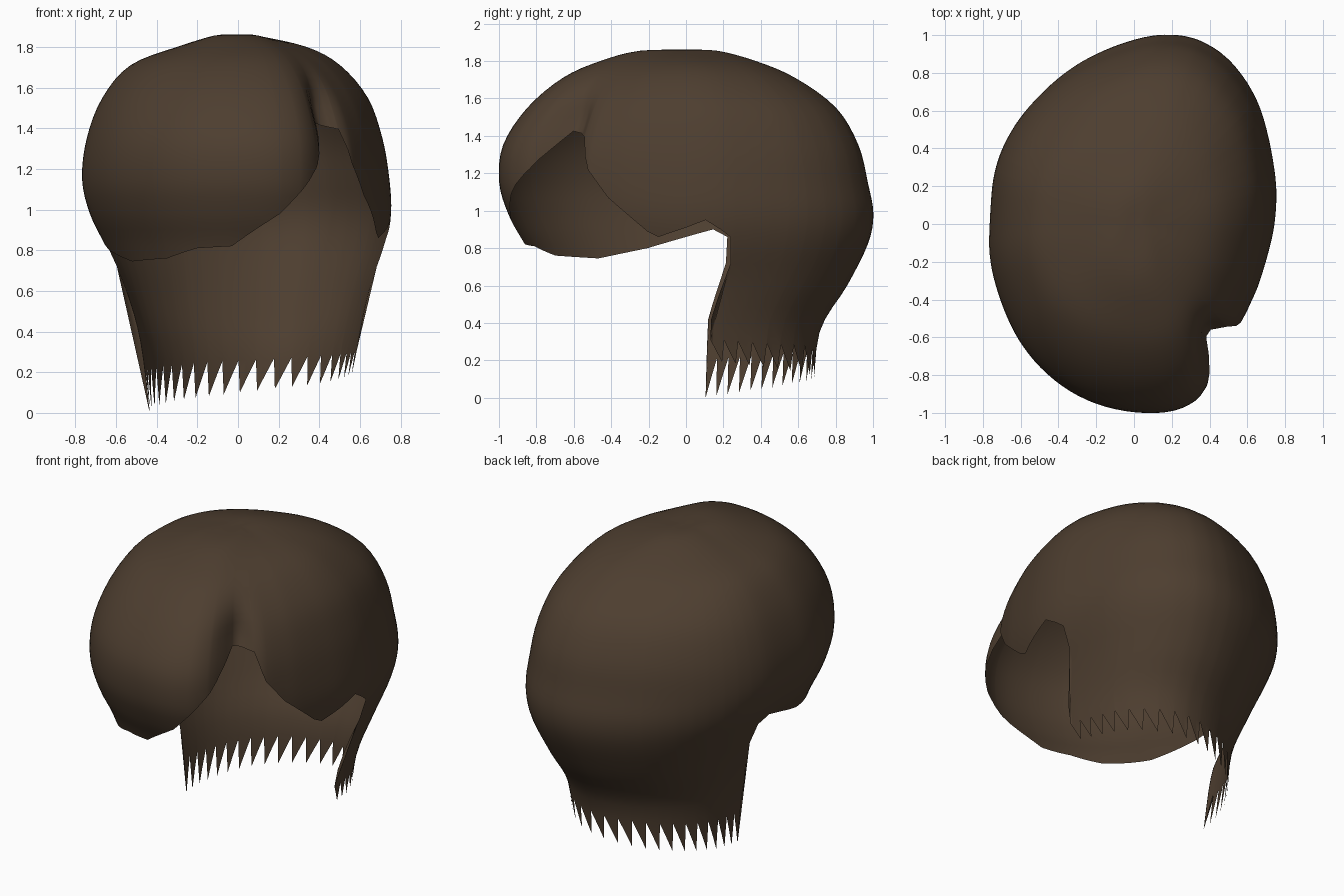
import bpy, bmesh, math

cube = bpy.data.objects.get("Cube")
if cube:
    bpy.data.objects.remove(cube)

# Plan outline: polar angle in degrees and radius
OUTLINE = [(0, .74), (11, .765), (29, .82), (51, .96), (67, 1.04), (79, 1.03), (97, .94),
           (123, .86), (150, .81), (176, .755), (210, .81), (224, .86), (241, .92),
           (255, .965), (273, 1.0), (286, 1.02), (293, .98), (303, .87), (319, .76),
           (344, .72), (360, .74)]

# Vertical profile: height, then outline scale at front, left, back, right
PROFILE = [(1.86, 0, 0, 0, 0), (1.855, .25, .12, .17, .14), (1.8, .46, .45, .37, .39),
           (1.71, .66, .67, .58, .69), (1.55, .85, .85, .8, .87), (1.35, .98, .945, .92, .97),
           (1.15, 1, .99, .97, 1), (.98, .95, 1, 1, .95), (.82, .87, .96, .97, .85),
           (.6, .8, .86, .86, .72), (.35, .75, .79, .71, .63), (0, .7, .72, .68, .57)]

# Hairline around the ears and fringe: polar angle and height
LEFT_EAR = [(8, .95), (14, .9), (18, .86), (19.3, .72)]
RIGHT_EAR_AND_FRINGE = [(160.3, .72), (161.5, .86), (168, .9), (198, .8), (222, .745),
                        (243.5, .76), (256, .81), (268, .82), (282.5, .98), (289, 1.1),
                        (295, 1.22), (302.4, 1.425), (312.3, 1.395), (317, 1.22),
                        (326, 1.07), (343, .89), (348, .86), (360, .91)]
TEETH, ROWS = 22, 44


def lerp_table(table, x):
    for (x0, y0), (x1, y1) in zip(table, table[1:]):
        if x0 <= x <= x1:
            return y0 + (y1 - y0) * (x - x0) / (x1 - x0)
    return table[-1][1]


def radius(angle):
    """Outline radius, averaged over nearby angles to round the corners."""
    return sum(lerp_table(OUTLINE, (angle + d) % 360) for d in range(-8, 9, 2)) / 9


def profile(u):
    """Catmull-Rom sample of the profile table at u in 0..1."""
    last = len(PROFILE) - 1
    i = min(int(u * last), last - 1)
    t = u * last - i
    a, b, c, d = (PROFILE[max(0, min(last, i + k))] for k in (-1, 0, 1, 2))
    return [q + .5 * t * (r - p + t * (2 * p - 5 * q + 4 * r - s + t * (3 * (q - r) + s - p)))
            for p, q, r, s in zip(a, b, c, d)]


def u_at_height(z):
    lo, hi = 0.0, 1.0
    for _ in range(30):
        mid = (lo + hi) / 2
        lo, hi = (mid, hi) if profile(mid)[0] > z else (lo, mid)
    return lo


def surface_point(angle, u):
    z, front, left, back, right = profile(u)
    # the neck hair sweeps forward below the ears
    sweep = max(0, min(1, (.72 - z) / .3)) if 0 < angle < 180 else 0
    angle = 90 + (angle - 90) * (1 + .1 * sweep)
    c, s = math.cos(math.radians(angle)), math.sin(math.radians(angle))
    scale = c * c * (left if c > 0 else right) + s * s * (back if s > 0 else front)
    # parting groove running up from the notch in the fringe
    fade = math.exp(-(max(0, z - 1.45) / .17) ** 2)
    groove = .12 * fade * math.exp(-((angle - 304) / 7) ** 2)
    r = radius(angle) * scale - groove
    return r * c, r * s, z


# Jagged nape: saw teeth growing longer towards the right side
nape = []
start, end = 19.6, 160
for i in range(TEETH):
    f = i / (TEETH - 1)
    a0 = start + (end - start) * i / TEETH
    a1 = start + (end - start) * (i + 1) / TEETH
    nape += [(a0, .31 - .1 * f), (a1 - .5, .19 - .19 * f)]

edge = [(0, .91)] + LEFT_EAR + nape + RIGHT_EAR_AND_FRINGE
angles = sorted({a for a, z in edge} | {float(a) for a in range(0, 360, 3)})
angles = [a for a in angles if a < 360]

# Hair shell: columns from the crown down, trimmed at the hairline
bm = bmesh.new()
columns = []
for a in angles:
    limit = u_at_height(lerp_table(edge, a))
    columns.append([bm.verts.new(surface_point(a, min(j / ROWS, limit)))
                    for j in range(ROWS + 1)])
for i, col in enumerate(columns):
    nxt = columns[(i + 1) % len(columns)]
    for j in range(ROWS):
        bm.faces.new((col[j], col[j + 1], nxt[j + 1], nxt[j]))
bmesh.ops.remove_doubles(bm, verts=bm.verts, dist=.0004)
bmesh.ops.dissolve_degenerate(bm, edges=bm.edges, dist=.0002)
for face in bm.faces:
    face.smooth = True

mesh = bpy.data.meshes.new("hair_shell")
bm.to_mesh(mesh)
bm.free()
hair = bpy.data.objects.new("hair_shell", mesh)
bpy.context.collection.objects.link(hair)

# Dark brown hair colour
brown = bpy.data.materials.new("dark_brown")
brown.use_nodes = True
color = (.075, .048, .029, 1)
brown.diffuse_color = color
bsdf = brown.node_tree.nodes["Principled BSDF"]
bsdf.inputs["Base Color"].default_value = color
bsdf.inputs["Roughness"].default_value = .8
mesh.materials.append(brown)
